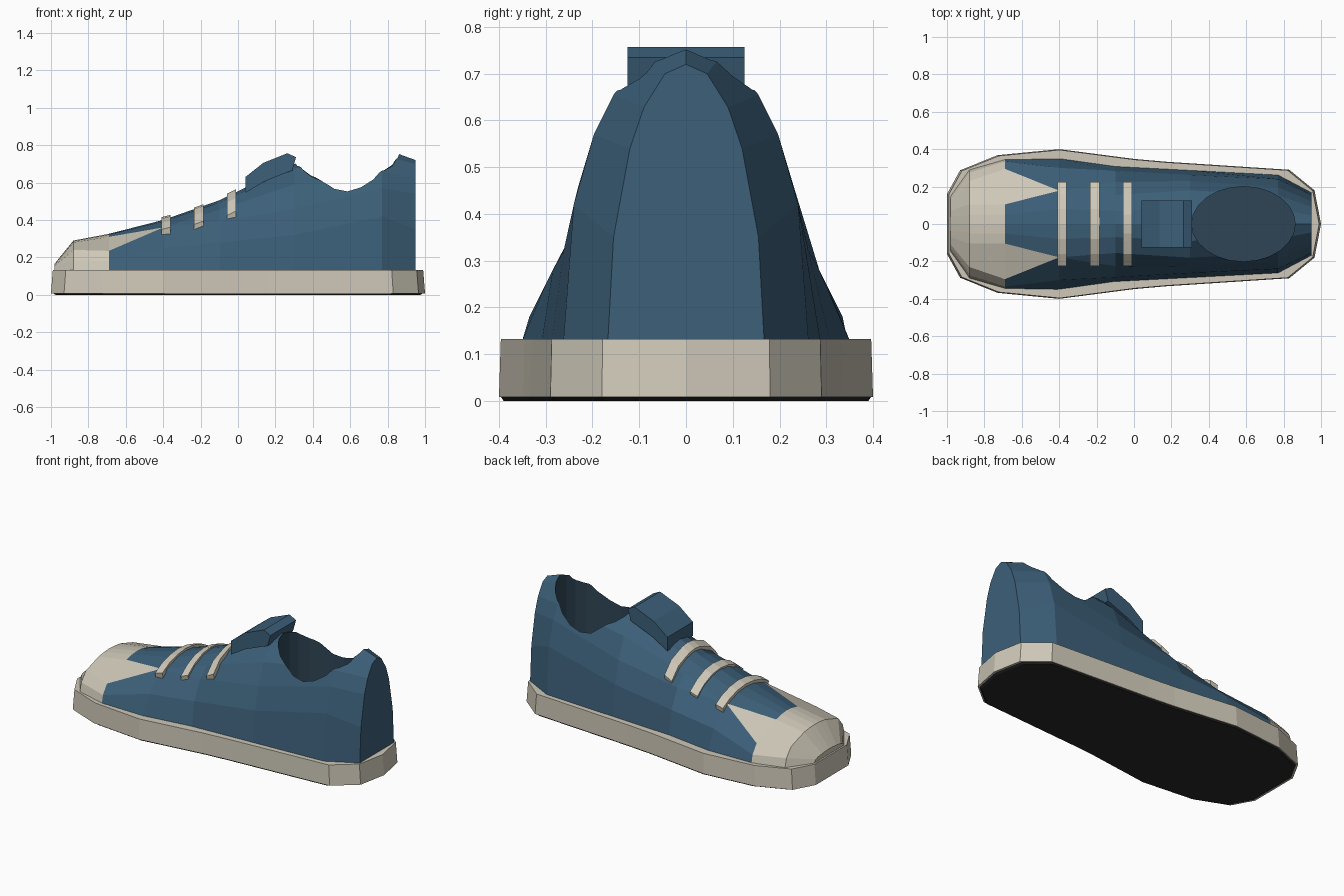
import bpy, bmesh, math

if "Cube" in bpy.data.objects:
    bpy.data.objects.remove(bpy.data.objects["Cube"])

def material(name, rgb):
    m = bpy.data.materials.new(name)
    m.diffuse_color = (*rgb, 1)
    m.use_nodes = True
    m.node_tree.nodes["Principled BSDF"].inputs["Base Color"].default_value = m.diffuse_color
    return m

BLUE = material("blue_fabric", (0.045, 0.115, 0.19))
CREAM = material("cream_rubber", (0.62, 0.58, 0.48))
LINER = material("dark_lining", (0.028, 0.058, 0.09))
DARK = material("dark_rubber", (0.02, 0.02, 0.02))

def finish(name, bm, mats):
    bmesh.ops.recalc_face_normals(bm, faces=bm.faces)
    me = bpy.data.meshes.new(name)
    bm.to_mesh(me)
    bm.free()
    for m in mats:
        me.materials.append(m)
    ob = bpy.data.objects.new(name, me)
    bpy.context.collection.objects.link(ob)
    return ob

def loft(name, rings, mats, index=lambda i, j: 0, cap_index=0):
    """Closed loft through rings with equal point counts."""
    bm = bmesh.new()
    vs = [[bm.verts.new(p) for p in r] for r in rings]
    n = len(rings[0])
    for i in range(len(rings) - 1):
        for j in range(n):
            k = (j + 1) % n
            f = bm.faces.new((vs[i][j], vs[i][k], vs[i + 1][k], vs[i + 1][j]))
            f.material_index = index(i, j)
    for r in (0, -1):
        f = bm.faces.new(vs[r])
        f.material_index = cap_index if r else 1
    bmesh.ops.remove_doubles(bm, verts=bm.verts, dist=0.0005)
    return finish(name, bm, mats)

# Sole: half outline mirrored across the shoe's length
half = [(-1, .16), (-.93, .287), (-.73, .368), (-.4, .4), (0, .348),
        (.17, .333), (.83, .29), (.965, .18)]
outline = half + [(1, 0)] + [(x, -y) for x, y in reversed(half)]

def plate(name, z0, z1, s0, s1, mat):
    return loft(name, [[(x * s, y * s, z) for x, y in outline]
                       for z, s in ((z0, s0), (z1, s1))], [mat, mat])

plate("midsole", .008, .133, 1, .99, CREAM)
plate("outsole", 0, .01, .975, .992, DARK)

# Upper: half cross-sections (y, z) from sole edge to ridge, toe to heel
sections = [
    (-.98, [(.15, .13), (.13, .15), (.11, .157), (.07, .162), (.035, .165), (0, .167)]),
    (-.88, [(.29, .13), (.275, .185), (.23, .24), (.105, .28), (.05, .287), (0, .29)]),
    (-.69, [(.345, .13), (.335, .18), (.295, .235), (.105, .31), (.05, .322), (0, .326)]),
    (-.4, [(.35, .13), (.3, .25), (.178, .36), (.178, .36), (.08, .392), (0, .4)]),
    (-.1, [(.308, .13), (.285, .28), (.225, .395), (.155, .455), (.07, .493), (0, .505)]),
    (.3, [(.287, .13), (.262, .32), (.23, .46), (.18, .59), (.09, .675), (0, .7)]),
    (.77, [(.262, .13), (.24, .42), (.197, .57), (.155, .655), (.08, .745), (0, .785)]),
    (.95, [(.167, .13), (.155, .35), (.12, .54), (.09, .628), (.045, .7), (0, .72)]),
]
rings = [[(x, y, z) for y, z in pts] + [(x, -y, z) for y, z in reversed(pts[:-1])]
         for x, pts in sections]
# Toe cap is cream, with one pointed wing on each side
upper = loft("upper", rings, [BLUE, CREAM, LINER],
             lambda i, j: 1 if i < 2 or (i == 2 and j in (2, 7)) else 0)

# Foot opening: elliptical hole cut straight down
N = 24
ellipse = [(.585 + .277 * math.cos(a), .2 * math.sin(a))
           for a in (2 * math.pi * k / N for k in range(N))]
cutter = loft("opening_cutter", [[(x, y, z) for x, y in ellipse] for z in (.2, 1)],
              [BLUE, CREAM, LINER], lambda i, j: 2, 2)
for p in cutter.data.polygons:
    p.material_index = 2
cutter.hide_render = True
mod = upper.modifiers.new("opening", 'BOOLEAN')
mod.operation = 'DIFFERENCE'
mod.solver = 'EXACT'
mod.object = cutter
bpy.context.view_layer.objects.active = upper
bpy.ops.object.modifier_apply(modifier=mod.name)
bpy.data.objects.remove(cutter)

# Tongue: side profile extruded across the width
tongue = [(.04, .545), (.04, .63), (.135, .705), (.265, .757), (.31, .735),
          (.29, .665), (.14, .605)]
loft("tongue", [[(x, y, z) for x, z in tongue] for y in (-.125, .125)], [BLUE, BLUE])

# Laces: three arched straps over the instep
def lace(name, x, arch, slope):
    top = [(-y, z) for y, z in arch] + [(y, z) for y, z in reversed(arch[:-1])]
    prof = top + [(y * .97, z - .035) for y, z in reversed(top)]
    loft(name, [[(x + d, y, z + d * slope) for y, z in prof] for d in (-.025, .025)],
         [CREAM, CREAM])

lace("lace_front", -.385, [(.225, .355), (.16, .39), (.08, .413), (0, .421)], .25)
lace("lace_middle", -.21, [(.225, .385), (.16, .433), (.08, .466), (0, .475)], .35)
lace("lace_back", -.035, [(.225, .436), (.16, .505), (.09, .532), (.05, .546), (0, .552)], .5)
